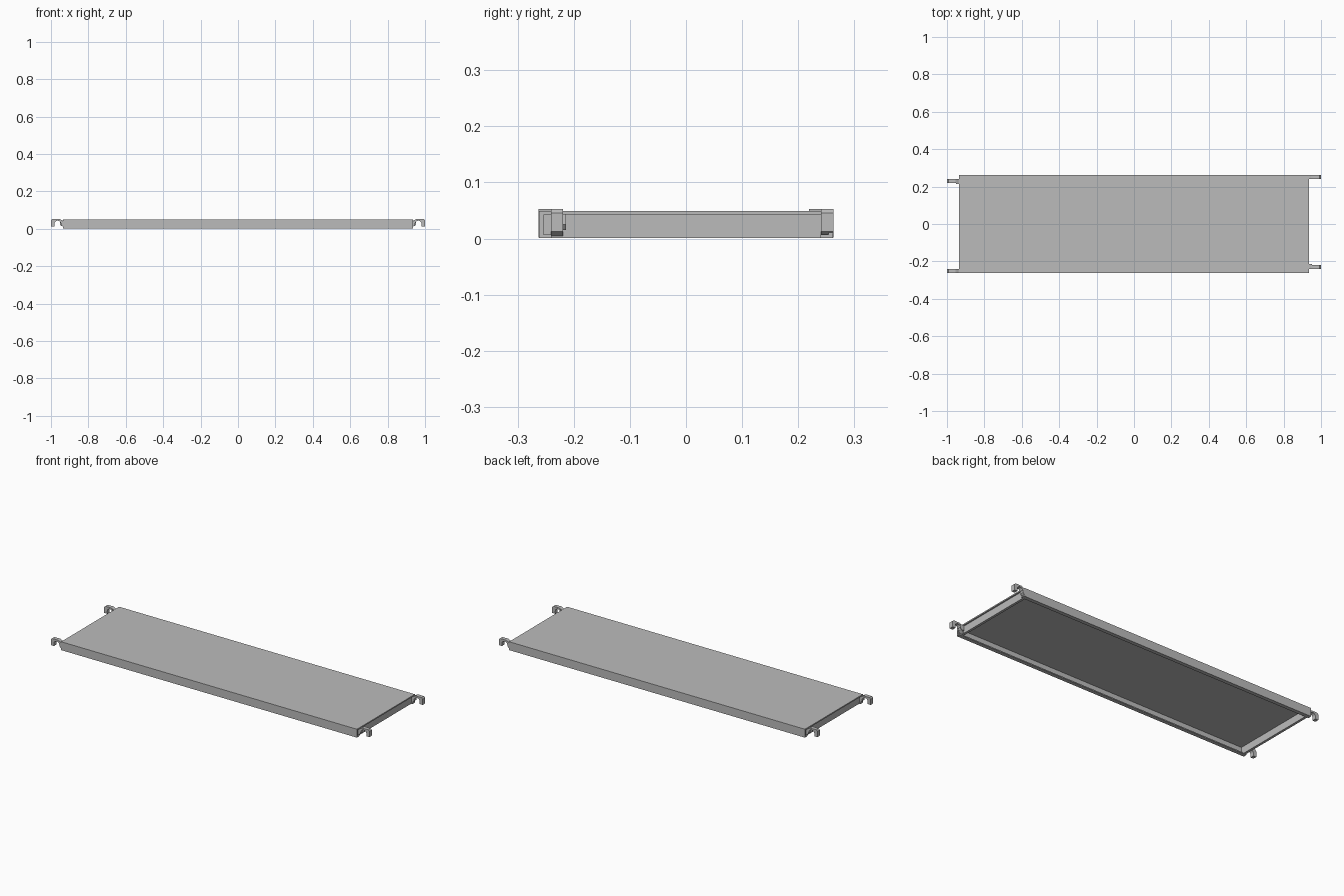
import bpy, bmesh, math
from mathutils import Matrix

cube = bpy.data.objects.get("Cube")
if cube:
    bpy.data.objects.remove(cube, do_unlink=True)

steel = bpy.data.materials.new("galvanised_grey")
steel.use_nodes = True
grey = (0.5, 0.5, 0.5, 1)
steel.diffuse_color = grey
steel.node_tree.nodes["Principled BSDF"].inputs["Base Color"].default_value = grey

END, SIDE, TOP, SEAM = 0.936, 0.262, 0.049, 0.042


def finish(name, bm, half_turn=False):
    """Turn a bmesh into a named object, optionally rotated to the other end."""
    if half_turn:
        bmesh.ops.rotate(bm, verts=bm.verts, matrix=Matrix.Rotation(math.pi, 3, 'Z'))
    bmesh.ops.recalc_face_normals(bm, faces=bm.faces)
    mesh = bpy.data.meshes.new(name)
    bm.to_mesh(mesh)
    bm.free()
    mesh.materials.append(steel)
    obj = bpy.data.objects.new(name, mesh)
    bpy.context.collection.objects.link(obj)
    return obj


def extrude(name, points, axis, start, stop, half_turn=False):
    """Sweep a profile (across, z) along x or y."""
    bm = bmesh.new()
    verts = [bm.verts.new((start, a, z) if axis == 'x' else (a, start, z)) for a, z in points]
    face = bm.faces.new(verts)
    new = bmesh.ops.extrude_face_region(bm, geom=[face])["geom"]
    move = (stop - start, 0, 0) if axis == 'x' else (0, stop - start, 0)
    bmesh.ops.translate(bm, vec=move, verts=[v for v in new if isinstance(v, bmesh.types.BMVert)])
    return finish(name, bm, half_turn)


def rect(a0, a1, z0, z1):
    return [(a0, z0), (a1, z0), (a1, z1), (a0, z1)]


# Deck sheet
extrude("deck", rect(-SIDE, SIDE, SEAM, TOP), 'x', -END, END)

# Side rails with an inward bottom flange, and recessed end beams
rail = [(SIDE, 0.001), (SIDE, SEAM), (SIDE - 0.008, SEAM), (SIDE - 0.008, 0.007),
        (SIDE - 0.022, 0.007), (SIDE - 0.022, 0.001)]
beam = rect(END - 0.022, END - 0.008, 0.001, SEAM)

# Hook outline: root on the end beam, arch over the support tube, hanging tip
hook = [(0.925, 0.002), (0.937, 0.012), (0.944, 0.019), (0.946, 0.031)]
for i in range(7):
    t = math.radians(170 - i * 28)
    hook.append((0.964 + 0.017 * math.cos(t), 0.029 + 0.015 * math.sin(t)))
hook += [(0.981, 0.013), (1.0, 0.013), (1.0, 0.046), (0.993, 0.053), (0.955, 0.053),
         (0.945, 0.048), (0.937, 0.043), (0.925, 0.041)]

# Small wind latch beside the inner hook
latch = [(0.925, 0.015), (0.945, 0.015), (0.953, 0.025), (0.951, 0.044), (0.925, 0.044)]

for turned, rail_name, end_name in ((False, "back_rail", "left"), (True, "front_rail", "right")):
    extrude(rail_name, rail, 'x', -END, END, turned)
    extrude(end_name + "_end_beam", beam, 'y', -SIDE + 0.008, SIDE - 0.008, turned)
    extrude(end_name + "_outer_hook", hook, 'y', 0.241, 0.263, turned)
    extrude(end_name + "_inner_hook", hook, 'y', -0.241, -0.219, turned)
    extrude(end_name + "_wind_latch", latch, 'y', -0.219, -0.214, turned)
